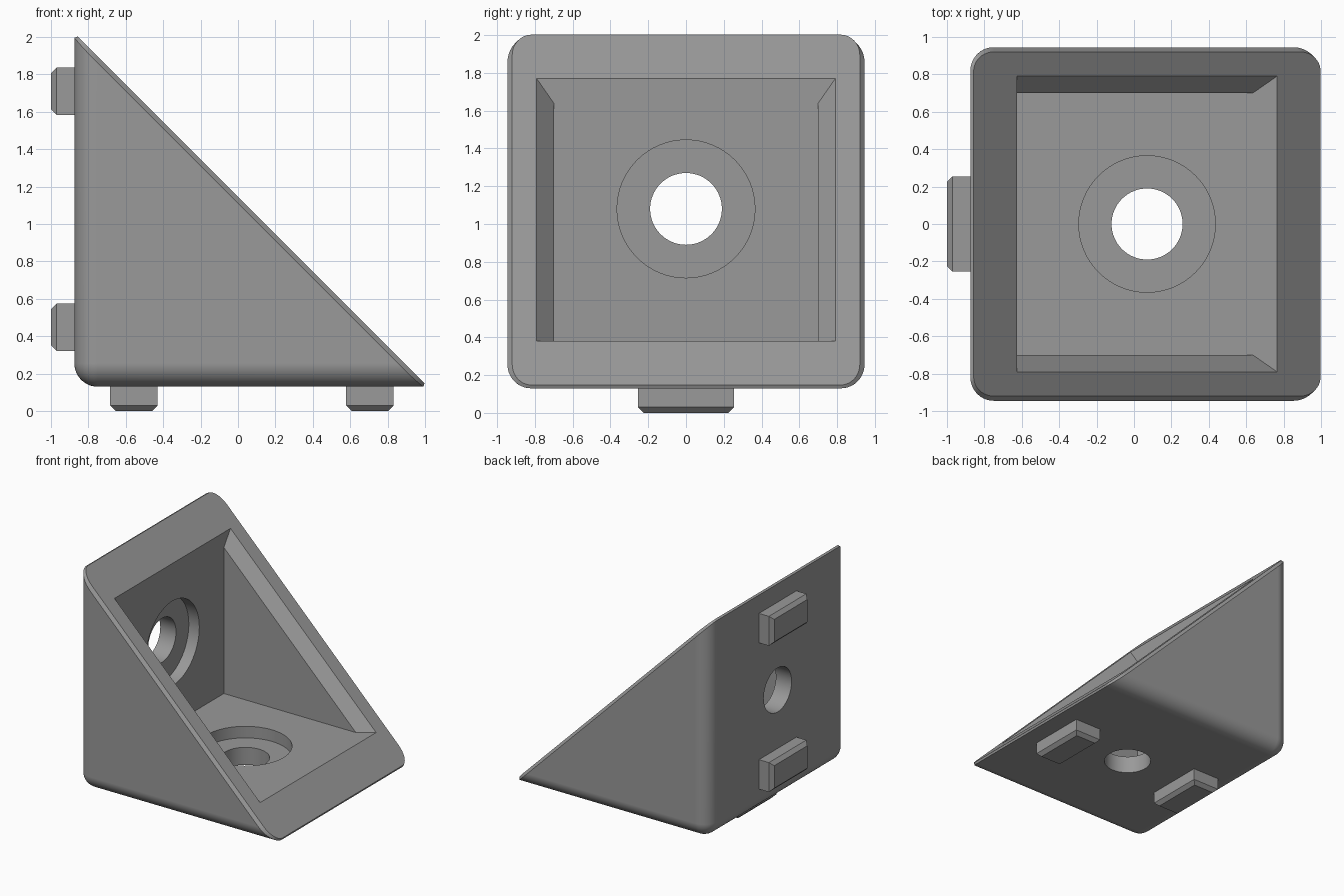
import bpy, bmesh, math
from mathutils import Vector, Matrix

if "Cube" in bpy.data.objects:
    bpy.data.objects.remove(bpy.data.objects["Cube"])

grey = bpy.data.materials.new("mid_grey")
grey.diffuse_color = (0.32, 0.32, 0.32, 1)
grey.use_nodes = True
grey.node_tree.nodes["Principled BSDF"].inputs["Base Color"].default_value = grey.diffuse_color

LEFT, BASE, HALF = -0.875, 0.13, 0.945   # outer faces of the bracket
SLOPE = 1.145                            # sloping face lies on x + z = SLOPE


def add_object(name, bm):
    bmesh.ops.recalc_face_normals(bm, faces=bm.faces)
    mesh = bpy.data.meshes.new(name)
    bm.to_mesh(mesh)
    bm.free()
    mesh.materials.append(grey)
    ob = bpy.data.objects.new(name, mesh)
    bpy.context.collection.objects.link(ob)
    return ob


def box(lo, hi):
    lo, hi = Vector(lo), Vector(hi)
    bm = bmesh.new()
    bmesh.ops.create_cube(bm, size=1, matrix=Matrix.Translation((lo + hi) / 2)
                          @ Matrix.Diagonal((*(hi - lo), 1)))
    return bm


def cylinder(name, radius, start, end):
    start, end = Vector(start), Vector(end)
    turn = (end - start).to_track_quat('Z', 'Y').to_matrix().to_4x4()
    bm = bmesh.new()
    bmesh.ops.create_cone(bm, cap_ends=True, segments=64, radius1=radius, radius2=radius,
                          depth=(end - start).length,
                          matrix=Matrix.Translation((start + end) / 2) @ turn)
    return add_object(name, bm)


# Bracket body: rounded box, sliced along the slope, rim chamfered
bm = box((LEFT, -HALF, BASE), (1.4, HALF, 2.4))


def on_outer_faces(e):
    m = (e.verts[0].co + e.verts[1].co) / 2
    hits = (abs(m.x - LEFT) < 1e-4, abs(abs(m.y) - HALF) < 1e-4, abs(m.z - BASE) < 1e-4)
    return sum(hits) == 2


bmesh.ops.bevel(bm, geom=[e for e in bm.edges if on_outer_faces(e)], offset=0.125,
                segments=10, profile=0.5, affect='EDGES')
cut = bmesh.ops.bisect_plane(bm, geom=bm.verts[:] + bm.edges[:] + bm.faces[:],
                             plane_co=(SLOPE, 0, 0), plane_no=(1, 0, 1), clear_outer=True)
rim = [g for g in cut["geom_cut"] if isinstance(g, bmesh.types.BMEdge)]
bmesh.ops.contextual_create(bm, geom=rim)
rim = [e for e in bm.edges if all(abs(v.co.x + v.co.z - SLOPE) < 1e-4 for v in e.verts)]
bmesh.ops.bevel(bm, geom=rim, offset=0.025, segments=1, affect='EDGES')
body = add_object("bracket_body", bm)

# Pocket cutter: triangular well whose side walls flare near the slope
WALL, FLOOR = -0.625, 0.38
bm = bmesh.new()


def ring(d, y):
    pts = [(WALL, -y, d - WALL), (WALL, y, d - WALL), (d - FLOOR, y, FLOOR), (d - FLOOR, -y, FLOOR)]
    return [bm.verts.new(p) for p in pts]


a, b = (bm.verts.new((WALL, y, FLOOR)) for y in (-0.70, 0.70))
low, high = ring(1.015, 0.70), ring(1.245, 0.86)
for f in ((a, b, low[1], low[0]), (a, b, low[2], low[3]), (a, low[0], low[3]),
          (b, low[1], low[2]), high):
    bm.faces.new(f)
for i in range(4):
    j = (i + 1) % 4
    bm.faces.new((low[i], low[j], high[j], high[i]))
cutters = [add_object("pocket_cutter", bm)]

# Counterbored screw holes through the wall and the floor
HX, HZ, SINK = 0.07, 1.08, 0.10
cutters += [
    cylinder("wall_hole_cutter", 0.19, (-1.1, 0, HZ), (-0.5, 0, HZ)),
    cylinder("wall_sink_cutter", 0.365, (WALL - SINK, 0, HZ), (-0.5, 0, HZ)),
    cylinder("floor_hole_cutter", 0.19, (HX, 0, -0.1), (HX, 0, 0.5)),
    cylinder("floor_sink_cutter", 0.365, (HX, 0, FLOOR - SINK), (HX, 0, 0.5)),
]
bpy.context.view_layer.objects.active = body
for c in cutters:
    c.hide_render = True
    mod = body.modifiers.new(c.name, 'BOOLEAN')
    mod.operation, mod.solver, mod.object = 'DIFFERENCE', 'EXACT', c
    bpy.ops.object.modifier_apply(modifier=mod.name)
for c in cutters:
    bpy.data.objects.remove(c)

body.select_set(True)
bpy.ops.object.shade_smooth_by_angle(angle=math.radians(30))
weighted = body.modifiers.new("even_shading", 'WEIGHTED_NORMAL')
weighted.keep_sharp = True


# Locating tabs with chamfered outer ends
def tab(name, lo, hi, axis, outer):
    bm = box(lo, hi)
    ends = [e for e in bm.edges if all(abs(v.co[axis] - outer) < 1e-4 for v in e.verts)]
    bmesh.ops.bevel(bm, geom=ends, offset=0.03, segments=1, affect='EDGES')
    add_object(name, bm)


for name, x in (("inner", -0.557), ("outer", 0.705)):
    tab(f"floor_tab_{name}", (x - 0.127, -0.255, 0), (x + 0.127, 0.255, BASE + 0.02), 2, 0)
for name, z in (("lower", 0.448), ("upper", 1.71)):
    tab(f"wall_tab_{name}", (-1, -0.255, z - 0.127), (LEFT + 0.02, 0.255, z + 0.127), 0, -1)
